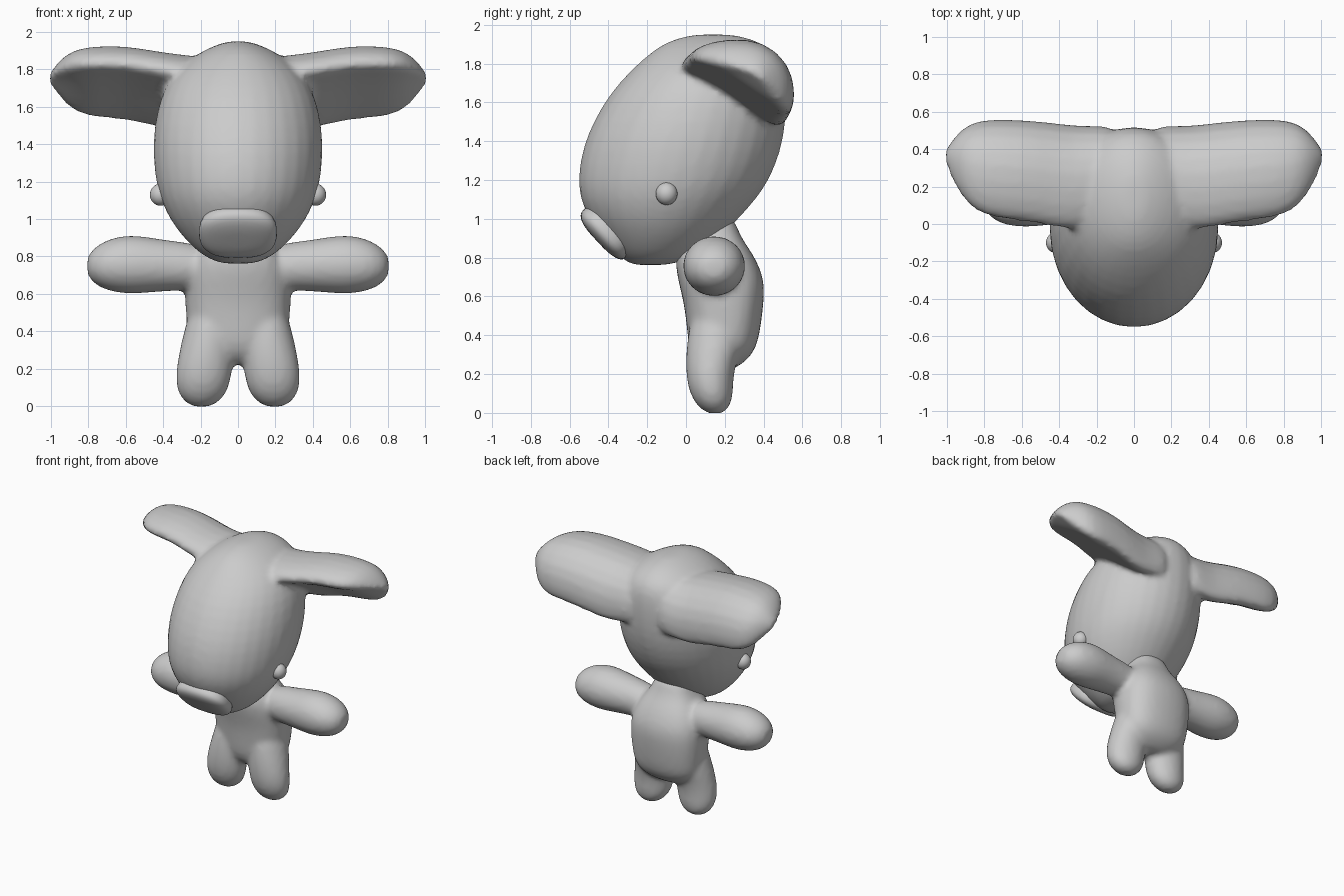
import bpy, bmesh, math
from mathutils import Vector

if "Cube" in bpy.data.objects:
    bpy.data.objects.remove(bpy.data.objects["Cube"])

grey = bpy.data.materials.new("plain grey")
grey.diffuse_color = (0.6, 0.6, 0.6, 1)
grey.use_nodes = True
grey.node_tree.nodes["Principled BSDF"].inputs["Base Color"].default_value = grey.diffuse_color


def ellipse(center, u, v, n=16, power=1.0):
    """Ring of points around center; power < 1 squares it off."""
    ring = []
    for i in range(n):
        a = 2 * math.pi * i / n
        c, s = math.cos(a), math.sin(a)
        c = math.copysign(abs(c) ** power, c)
        s = math.copysign(abs(s) ** power, s)
        ring.append(Vector(center) + Vector(u) * c + Vector(v) * s)
    return ring


def loft(bm, rings, mirror=False):
    """Skin a list of rings and close both ends; optionally repeat on the other side."""
    for sx in ((1, -1) if mirror else (1,)):
        rows = [[bm.verts.new((p.x * sx, p.y, p.z)) for p in r] for r in rings]
        n = len(rows[0])
        for a, b in zip(rows, rows[1:]):
            for i in range(n):
                j = (i + 1) % n
                bm.faces.new((a[i], a[j], b[j], b[i]))
        for row in (rows[0], rows[-1]):
            mid = bm.verts.new(sum((v.co for v in row), Vector()) / n)
            for i in range(n):
                bm.faces.new((row[i], row[(i + 1) % n], mid))
    bmesh.ops.recalc_face_normals(bm, faces=bm.faces)


def finish(name, bm, fuse=0, smooth=0):
    """Turn the bmesh into a smooth object; fuse merges overlapping lofts into one skin."""
    me = bpy.data.meshes.new(name)
    bm.to_mesh(me)
    bm.free()
    me.materials.append(grey)
    ob = bpy.data.objects.new(name, me)
    bpy.context.collection.objects.link(ob)
    me.polygons.foreach_set("use_smooth", [True] * len(me.polygons))
    ob.modifiers.new("round", 'SUBSURF').levels = 1
    ob.modifiers["round"].render_levels = 1
    if fuse:
        rm = ob.modifiers.new("fuse", 'REMESH')
        rm.mode = 'VOXEL'
        rm.voxel_size = fuse
        rm.use_smooth_shade = True
        sm = ob.modifiers.new("blend", 'SMOOTH')
        sm.factor = 0.5
        sm.iterations = smooth
    return ob


def level_rings(rows, x=0.0, grow=1.0, power=1.0):
    """Horizontal rings from rows of (z, front y, back y, half width)."""
    return [ellipse((x, (f + b) / 2, z), (w * grow, 0, 0), (0, (b - f) / 2 * grow, 0), 16, power)
            for z, f, b, w in rows]


# Head: an egg leaning forward
bm = bmesh.new()
loft(bm, level_rings([
    (0.762, -0.28, -0.09, 0.09), (0.79, -0.32, 0.01, 0.16), (0.83, -0.37, 0.08, 0.22),
    (0.91, -0.435, 0.18, 0.30), (1.0, -0.50, 0.27, 0.365), (1.1, -0.545, 0.36, 0.412),
    (1.2, -0.558, 0.43, 0.44), (1.35, -0.538, 0.49, 0.455), (1.5, -0.48, 0.515, 0.448),
    (1.65, -0.39, 0.52, 0.415), (1.77, -0.28, 0.51, 0.355), (1.85, -0.19, 0.47, 0.27),
    (1.915, -0.10, 0.38, 0.16), (1.95, 0.03, 0.25, 0.06)], grow=1.025))

# Ears: one drooping section swept sideways and closed at the tip
section = [(-0.01, 1.82), (0.06, 1.90), (0.22, 1.935), (0.40, 1.925), (0.54, 1.80),
           (0.57, 1.64), (0.545, 1.51), (0.44, 1.56), (0.28, 1.67), (0.12, 1.77)]
mid_y, mid_z = 0.34, 1.75
ear = []
for x, size, dy, dz in [(0.08, 0.86, -0.01, -0.05), (0.2, 0.97, -0.03, -0.055),
                        (0.32, 1.04, -0.045, -0.055), (0.45, 1.03, -0.025, -0.035),
                        (0.6, 1.0, -0.005, -0.002), (0.78, 0.98, 0.005, 0.0),
                        (0.89, 0.82, 0.015, 0.005), (0.96, 0.47, 0.02, 0.01),
                        (1.01, 0.13, 0.025, 0.0)]:
    ear.append([Vector((x, mid_y + (y - mid_y) * size + dy, mid_z + (z - mid_z) * size + dz))
                for y, z in section])
loft(bm, ear, mirror=True)
finish("head_with_ears", bm, 0.02, 5)

# Torso with the neck on top and the rump behind
bm = bmesh.new()
loft(bm, level_rings([
    (0.22, 0.10, 0.24, 0.10), (0.27, 0.04, 0.32, 0.22), (0.34, 0.01, 0.37, 0.27),
    (0.45, 0.0, 0.39, 0.28), (0.57, -0.015, 0.405, 0.29), (0.68, -0.045, 0.41, 0.29),
    (0.77, -0.06, 0.375, 0.265), (0.84, -0.05, 0.335, 0.22), (0.91, -0.02, 0.28, 0.16),
    (1.02, 0.0, 0.25, 0.13)], power=0.8))

# Legs
leg = []
for z, f, b, x, w in [(-0.003, 0.11, 0.19, 0.195, 0.05), (0.025, 0.065, 0.225, 0.195, 0.10),
                      (0.08, 0.025, 0.245, 0.19, 0.14), (0.16, 0.0, 0.245, 0.185, 0.153),
                      (0.26, -0.005, 0.26, 0.172, 0.152), (0.36, 0.0, 0.30, 0.157, 0.145),
                      (0.48, 0.02, 0.30, 0.14, 0.13), (0.58, 0.07, 0.26, 0.13, 0.10)]:
    leg += level_rings([(z, f, b, w)], x)
loft(bm, leg, mirror=True)

# Arms held straight out
arm = [ellipse((x, y, z), (0, ry, 0), (0, 0, rz)) for x, y, z, ry, rz in [
    (0.12, 0.15, 0.73, 0.10, 0.10), (0.24, 0.15, 0.745, 0.13, 0.13),
    (0.36, 0.145, 0.75, 0.14, 0.137), (0.48, 0.145, 0.755, 0.158, 0.152),
    (0.58, 0.145, 0.757, 0.167, 0.163), (0.68, 0.145, 0.755, 0.158, 0.147),
    (0.76, 0.145, 0.75, 0.125, 0.11), (0.806, 0.145, 0.75, 0.06, 0.055)]]
loft(bm, arm, mirror=True)
finish("body", bm, 0.02, 5)

# Muzzle: a rounded pad on the lower front of the head
bm = bmesh.new()
loft(bm, [ellipse((0, 0, t), (0.215 * s, 0, 0), (0, 0.172 * s, 0), 20, 0.78)
          for t, s in [(-0.09, 0.8), (-0.045, 0.96), (0.0, 1.0), (0.025, 0.94),
                       (0.045, 0.78), (0.055, 0.42)]])
muzzle = finish("muzzle", bm)
muzzle.location = (0, -0.418, 0.922)
muzzle.rotation_euler.x = math.radians(133)

# Eyes: small beads on the sides of the head
for side, sx in (("right", 1), ("left", -1)):
    bm = bmesh.new()
    bmesh.ops.create_uvsphere(bm, u_segments=12, v_segments=8, radius=0.06)
    eye = finish(side + "_eye", bm)
    eye.location = (0.415 * sx, -0.10, 1.13)
